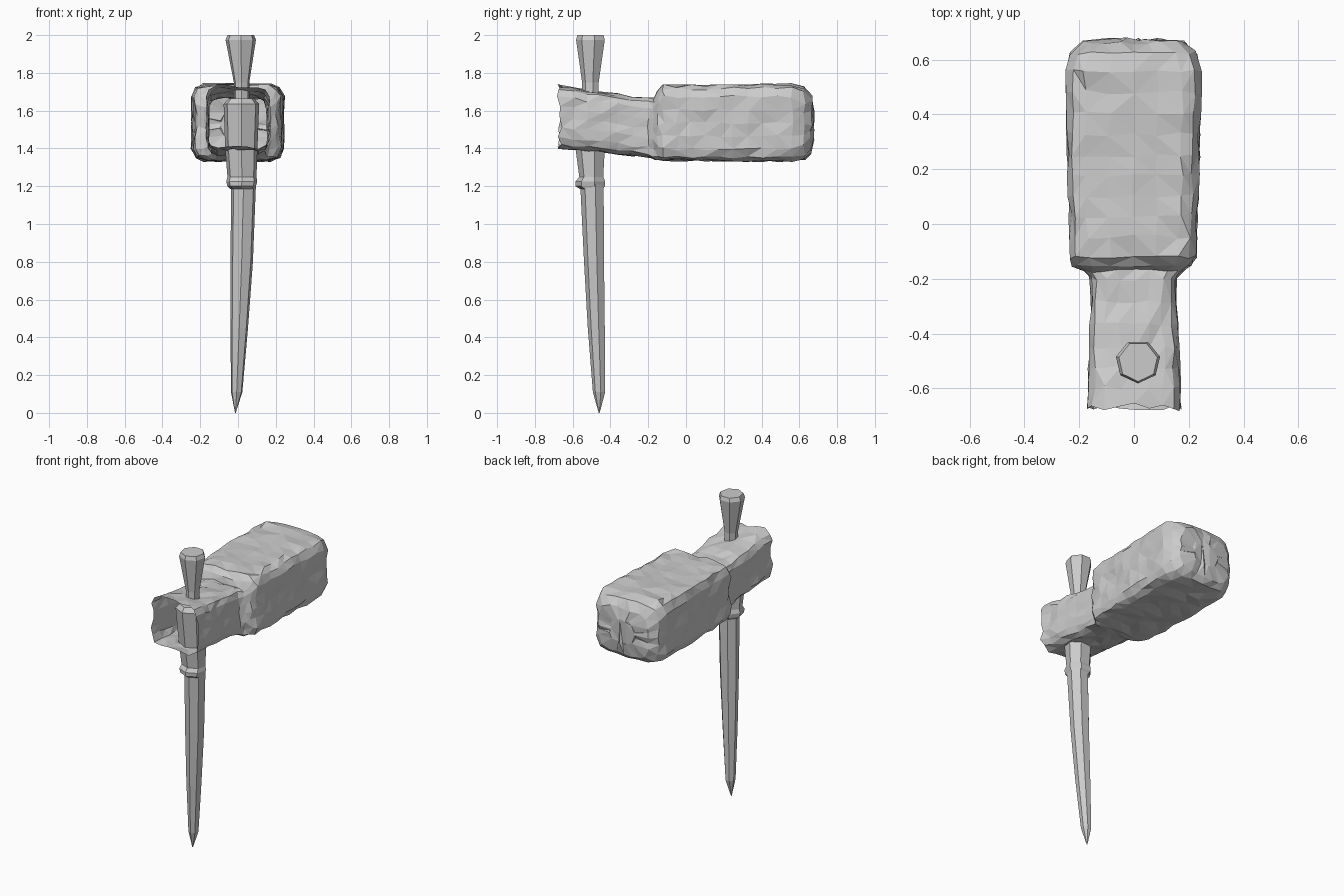
import bpy, bmesh, math, random
from mathutils import Vector

if "Cube" in bpy.data.objects:
    bpy.data.objects.remove(bpy.data.objects["Cube"])

random.seed(7)


def add_object(name, bm):
    bmesh.ops.recalc_face_normals(bm, faces=bm.faces)
    mesh = bpy.data.meshes.new(name)
    bm.to_mesh(mesh)
    bm.free()
    obj = bpy.data.objects.new(name, mesh)
    bpy.context.collection.objects.link(obj)
    return obj


def loft(bm, rings):
    loops = [[bm.verts.new(p) for p in ring] for ring in rings]
    for a, b in zip(loops, loops[1:]):
        for i in range(len(a)):
            j = (i + 1) % len(a)
            bm.faces.new((a[i], a[j], b[j], b[i]))
    return loops


def rounded_rect(y, x0, x1, z0, z1, r, side=4):
    """Rounded rectangle ring in the xz plane with points along each side."""
    arcs = []
    corners = [(x1 - r, z1 - r), (x0 + r, z1 - r), (x0 + r, z0 + r), (x1 - r, z0 + r)]
    for k, (cx, cz) in enumerate(corners):
        arcs.append([Vector((cx + r * math.cos(math.pi / 2 * (k + t)), y,
                             cz + r * math.sin(math.pi / 2 * (k + t)))) for t in (0, 0.5, 1)])
    ring = []
    for k in range(4):
        ring += arcs[k]
        a, b = arcs[k][2], arcs[(k + 1) % 4][0]
        ring += [a.lerp(b, s / side) for s in range(1, side)]
    return ring


def between(stations, steps):
    """Insert evenly spaced stations between the first and last of each pair."""
    out = [stations[0]]
    for a, b, n in zip(stations, stations[1:], steps):
        out += [[p + (q - p) * k / n for p, q in zip(a, b)] for k in range(1, n + 1)]
    return out


# Rough stone head and hollow sleeve, one shell open at the front
# Stations: y, x min, x max, z min, z max, corner radius
stations = between([
    (-0.67, -0.165, 0.168, 1.405, 1.73, 0.055),
    (-0.45, -0.160, 0.160, 1.385, 1.695, 0.055),
    (-0.20, -0.155, 0.155, 1.355, 1.665, 0.05),
    (-0.172, -0.175, 0.172, 1.348, 1.662, 0.05),
    (-0.15, -0.222, 0.205, 1.342, 1.70, 0.06),
    (-0.12, -0.228, 0.222, 1.338, 1.732, 0.06),
    (0.25, -0.240, 0.236, 1.335, 1.735, 0.06),
    (0.56, -0.245, 0.242, 1.335, 1.738, 0.065),
    (0.625, -0.232, 0.225, 1.342, 1.722, 0.08),
    (0.663, -0.19, 0.18, 1.375, 1.675, 0.08),
    (0.675, -0.09, 0.085, 1.45, 1.60, 0.05),
], [3, 3, 1, 1, 1, 5, 4, 1, 1, 1])
bm = bmesh.new()
loops = loft(bm, [rounded_rect(*s) for s in stations])
bm.faces.new(loops[-1])
for v in bm.verts:
    v.co += Vector([random.uniform(-0.008, 0.008) for _ in range(3)])
for v in loops[0]:
    v.co.y += random.uniform(-0.008, 0.012)
bmesh.ops.triangulate(bm, faces=bm.faces, quad_method='SHORT_EDGE')
add_object("stone_head", bm)


def facet_ring(z, x0, x1, y0, y1, n=7):
    """Seven sided ring filling the given bounds."""
    pts = [(math.cos(a), math.sin(a)) for a in
           [-math.pi / 2 + 2 * math.pi * k / n for k in range(n)]]
    lo = [min(p[i] for p in pts) for i in (0, 1)]
    hi = [max(p[i] for p in pts) for i in (0, 1)]
    return [Vector((x0 + (x1 - x0) * (px - lo[0]) / (hi[0] - lo[0]),
                    y0 + (y1 - y0) * (py - lo[1]) / (hi[1] - lo[1]), z)) for px, py in pts]


def faceted_part(name, stations):
    bm = bmesh.new()
    loops = loft(bm, [facet_ring(*s) for s in stations])
    bm.faces.new(loops[0])
    bm.faces.new(loops[-1])
    return add_object(name, bm)


# Handle: flared pommel and neck, thick grip in the sleeve, collar, tapered shaft
faceted_part("handle_pommel", [
    (2.00, -0.055, 0.085, -0.575, -0.437),
    (1.975, -0.066, 0.095, -0.582, -0.43),
    (1.75, -0.022, 0.060, -0.55, -0.462),
    (1.62, -0.02, 0.060, -0.55, -0.462),
])
faceted_part("handle_grip", [
    (1.665, -0.050, 0.085, -0.595, -0.45),
    (1.635, -0.076, 0.112, -0.615, -0.43),
    (1.40, -0.068, 0.103, -0.585, -0.43),
    (1.25, -0.056, 0.098, -0.565, -0.438),
    (1.225, -0.062, 0.102, -0.585, -0.428),
    (1.20, -0.056, 0.095, -0.585, -0.43),
    (1.185, -0.040, 0.090, -0.56, -0.438),
])
faceted_part("handle_shaft", [
    (1.21, -0.036, 0.095, -0.56, -0.436),
    (0.80, -0.040, 0.079, -0.54, -0.434),
    (0.45, -0.040, 0.053, -0.52, -0.43),
    (0.11, -0.037, 0.023, -0.493, -0.428),
    (0.00, -0.016, -0.012, -0.462, -0.457),
])
